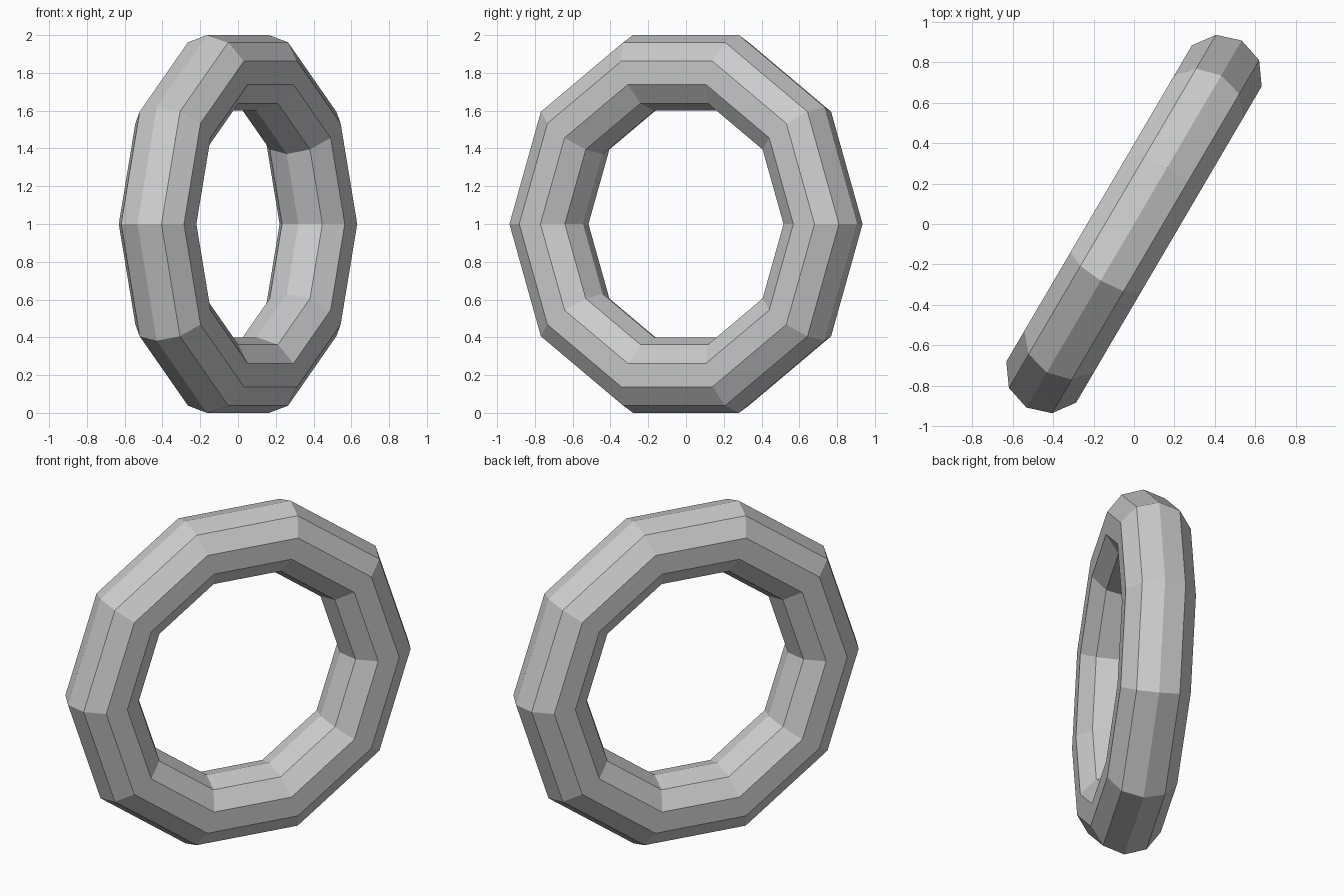
import bpy
import math

if "Cube" in bpy.data.objects:
    bpy.data.objects.remove(bpy.data.objects["Cube"])

# Faceted ring: ten segments around, ten-sided cross-section
outer = 1.0 / math.sin(math.radians(72))   # flat top edge reaches 1 above centre
tube = outer / 5
bpy.ops.mesh.primitive_torus_add(
    major_segments=10, minor_segments=10,
    major_radius=outer - tube, minor_radius=tube)
ring = bpy.context.object
ring.name = "ring"

# Stand it upright and turn it about the vertical
ring.rotation_euler = (math.radians(90), 0, math.radians(59.6))
ring.location = (0, 0, 1)
bpy.ops.object.transform_apply(location=True, rotation=True, scale=True)
bpy.ops.object.shade_flat()
